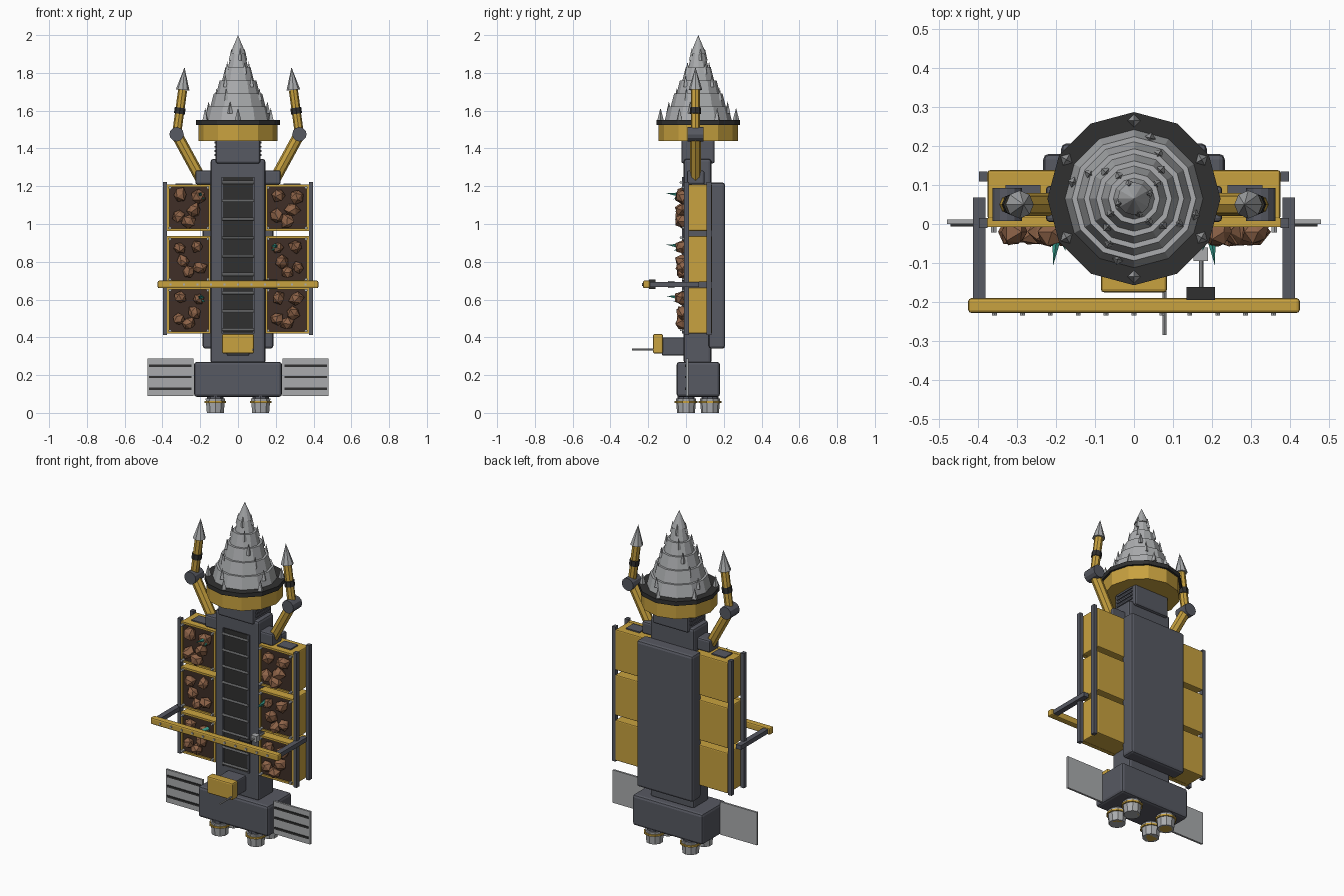
import bpy, bmesh, random
from math import sin, cos, pi, radians
from mathutils import Vector, Matrix

random.seed(4)
cube = bpy.data.objects.get("Cube")
if cube:
    bpy.data.objects.remove(cube, do_unlink=True)


def material(name, r, g, b):
    m = bpy.data.materials.new(name)
    m.use_nodes = True
    m.diffuse_color = (r, g, b, 1)
    m.node_tree.nodes["Principled BSDF"].inputs["Base Color"].default_value = (r, g, b, 1)
    return m


YELLOW = material("industrial yellow", 0.58, 0.36, 0.05)
SLATE = material("slate grey", 0.095, 0.1, 0.122)
BLACK = material("near black", 0.03, 0.03, 0.03)
STEEL = material("steel", 0.4, 0.41, 0.42)
ROCK = material("ore brown", 0.27, 0.125, 0.065)
SOIL = material("dark soil", 0.05, 0.028, 0.02)
TEAL = material("teal crystal", 0.04, 0.36, 0.28)


def finish(name, bm, mat, bevel=0):
    mesh = bpy.data.meshes.new(name)
    bmesh.ops.recalc_face_normals(bm, faces=bm.faces)
    bm.to_mesh(mesh)
    bm.free()
    mesh.materials.append(mat)
    ob = bpy.data.objects.new(name, mesh)
    bpy.context.collection.objects.link(ob)
    if bevel:
        mod = ob.modifiers.new("edge bevel", "BEVEL")
        mod.width = bevel
        mod.segments = 2
    return ob


def box(name, mat, x, y, z, bevel=0):
    """Box given by its (low, high) extent on each axis."""
    bm = bmesh.new()
    bmesh.ops.create_cube(bm, size=1)
    for v in bm.verts:
        v.co = [(a + b) / 2 + c * (b - a) for c, (a, b) in zip(v.co, (x, y, z))]
    return finish(name, bm, mat, bevel)


def side_box(name, mat, s, x, y, z, bevel=0):
    """Box on the left (s=1) or right (s=-1) side."""
    return box(name, mat, sorted((s * x[0], s * x[1])), y, z, bevel)


def rod(name, mat, a, b, r1, r2=None, sides=12, turn=0, bevel=0):
    """Cylinder or cone from point a to point b."""
    a, b = Vector(a), Vector(b)
    d = b - a
    bm = bmesh.new()
    bmesh.ops.create_cone(bm, cap_ends=True, segments=sides, radius1=r1,
                          radius2=r1 if r2 is None else r2, depth=d.length)
    bmesh.ops.remove_doubles(bm, verts=bm.verts, dist=1e-5)
    rot = d.to_track_quat("Z", "Y").to_matrix().to_4x4()
    bm.transform(Matrix.Translation((a + b) / 2) @ rot @ Matrix.Rotation(turn, 4, "Z"))
    return finish(name, bm, mat, bevel)


def rock(x, y, z, r):
    bm = bmesh.new()
    bmesh.ops.create_icosphere(bm, subdivisions=1, radius=r)
    for v in bm.verts:
        v.co *= random.uniform(0.78, 1.12)
    bm.transform(Matrix.Translation((x, y, z)) @ Matrix.Rotation(random.uniform(0, pi), 4, "Y"))
    finish("ore_rock", bm, ROCK)


# Engine block and nozzles
CY = 0.065
box("engine_block", SLATE, (-0.233, 0.233), (-0.05, 0.18), (0.085, 0.27), 0.015)
for x in (-0.12, 0.12):
    for y in (0.0, 0.127):
        rod("nozzle", STEEL, (x, y, 0), (x, y, 0.075), 0.047, 0.054, 10)
        rod("nozzle_band", YELLOW, (x, y, 0.052), (x, y, 0.062), 0.06, sides=10)
        rod("nozzle_collar", SLATE, (x, y, 0.072), (x, y, 0.09), 0.045, sides=10)
        rod("nozzle_throat", YELLOW, (x, y, -0.0), (x, y, 0.004), 0.036, sides=10)

# Spine, back hull and neck
box("spine", SLATE, (-0.145, 0.145), (-0.012, 0.135), (0.26, 1.345), 0.015)
box("back_hull", SLATE, (-0.187, 0.187), (0.12, 0.207), (0.34, 1.22), 0.015)
box("neck", SLATE, (-0.118, 0.118), (-0.025, 0.152), (1.32, 1.45), 0.012)
for s in (-1, 1):
    for k in range(4):
        z = 1.36 + k * 0.022
        side_box("neck_rib", SLATE, s, (0.115, 0.125), (0.0, 0.13), (z, z + 0.01))

# Ladder
box("ladder_recess", BLACK, (-0.08, 0.08), (-0.017, -0.01), (0.42, 1.25))
for s in (-1, 1):
    side_box("ladder_rail", SLATE, s, (0.08, 0.088), (-0.022, -0.01), (0.42, 1.25))
for k in range(9):
    z = 0.44 + k * 0.0975
    rod("ladder_rung", STEEL, (-0.084, -0.027, z), (0.084, -0.027, z), 0.007, sides=8)

# Drill head: collar, stepped tiers and tip
rod("drill_collar", YELLOW, (0, CY, 1.44), (0, CY, 1.53), 0.21, sides=12)
rod("collar_ring", BLACK, (0, CY, 1.525), (0, CY, 1.55), 0.222, sides=12)


def tooth(radius, angle, z, height, width):
    x, y = radius * cos(angle), CY + radius * sin(angle)
    rod("drill_tooth", STEEL, (x, y, z), (x, y, z + height), width, 0, 4, angle)


for k in range(6):
    tooth(0.2, radians(30 + 60 * k), 1.55, 0.065, 0.017)
for i in range(5):
    r, z = 0.177 - i * 0.031, 1.55 + i * 0.07
    rod("drill_tier", STEEL, (0, CY, z), (0, CY, z + 0.071), r, r - 0.018, 12)
    for k in range(4):
        tooth(r - 0.016, radians(75 - 14 * i + 90 * k), z + 0.035, 0.065, 0.015)
rod("drill_tip", STEEL, (0, CY, 1.9), (0, CY, 2.0), 0.042, 0, 12)

# Side parts: cargo bins, rails, arms and panels
ORES = ((-0.05, 0.06), (0.045, 0.068), (-0.028, -0.012), (0.0, -0.07), (0.055, -0.045))
CRYSTALS = ((-1, 0), (1, 1), (-1, 2))
for s in (-1, 1):
    for k in range(3):
        cx, cz = s * 0.26, 0.542 + k * 0.272
        lo, hi = cz - 0.122, cz + 0.122
        side_box("cargo_bin", YELLOW, s, (0.145, 0.375), (0.012, 0.138), (lo, hi), 0.006)
        for a, b in ((0.145, 0.157), (0.363, 0.375)):
            side_box("bin_rim_side", YELLOW, s, (a, b), (-0.008, 0.015), (lo, hi))
        for a, b in ((lo, lo + 0.012), (hi - 0.012, hi)):
            side_box("bin_rim_end", YELLOW, s, (0.145, 0.375), (-0.008, 0.015), (a, b))
        side_box("bin_soil", SOIL, s, (0.155, 0.365), (0.0, 0.014), (lo + 0.01, hi - 0.01))
        for dx in (-0.1, 0.1):
            for dz in (-0.107, 0.107):
                rod("bin_bolt", STEEL, (cx + dx, -0.022, cz + dz), (cx + dx, 0, cz + dz), 0.008, sides=6)
        for dx, dz in ORES:
            flip = 1 if k % 2 else -1
            rock(cx + flip * dx, -0.02, cz + dz, random.uniform(0.032, 0.042))
        if (s, k) in CRYSTALS:
            x, z = s * 0.195, cz + 0.065
            rod("crystal", TEAL, (x, -0.01, z), (x + s * 0.012, -0.105, z + 0.012), 0.017, 0, 5)
            rod("small_crystal", TEAL, (x, -0.01, z - 0.01), (x - s * 0.02, -0.07, z - 0.02), 0.012, 0, 5)
    side_box("bin_latch", SLATE, s, (0.24, 0.33), (0.03, 0.1), (1.205, 1.215))

    # Upright rails
    for y in (0.003, 0.122):
        side_box("rail", SLATE, s, (0.375, 0.397), (y - 0.013, y + 0.013), (0.412, 1.222))

    # Drilling arm
    shoulder, elbow = Vector((s * 0.2, 0.05, 1.245)), Vector((s * 0.325, 0.05, 1.475))
    wrist = Vector((s * 0.293, 0.05, 1.71))
    side_box("arm_mount", SLATE, s, (0.13, 0.226), (0.005, 0.098), (1.21, 1.283), 0.01)
    rod("lower_arm", YELLOW, shoulder, elbow, 0.03, sides=8)
    rod("elbow", SLATE, elbow - Vector((0, 0.042, 0)), elbow + Vector((0, 0.042, 0)), 0.038, sides=12)
    rod("upper_arm", YELLOW, elbow, wrist, 0.024, sides=8)
    rod("arm_band", BLACK, elbow.lerp(wrist, 0.46), elbow.lerp(wrist, 0.6), 0.029, sides=8)
    rod("arm_spike", STEEL, wrist, (s * 0.283, 0.05, 1.83), 0.036, 0, 8)

    # Fin panel with dark stripes
    side_box("fin_panel", STEEL, s, (0.235, 0.48), (0.0, 0.012), (0.09, 0.287))
    for z in (0.128, 0.19, 0.25):
        side_box("fin_stripe", BLACK, s, (0.245, 0.47), (-0.006, 0.001), (z - 0.006, z + 0.006))

    # Bumper bracket
    side_box("bumper_bracket", SLATE, s, (0.381, 0.413), (-0.2, 0.068), (0.667, 0.693))

# Bumper bar with studs
box("bumper_bar", YELLOW, (-0.425, 0.425), (-0.228, -0.19), (0.66, 0.7), 0.008)
for k in range(-5, 6):
    x = k * 0.0715
    rod("bumper_stud", STEEL, (x, -0.234, 0.68), (x, -0.225, 0.68), 0.007, sides=6)

# Spotlight behind the bumper
box("spotlight", BLACK, (0.135, 0.208), (-0.195, -0.162), (0.655, 0.705))
rod("spotlight_stem", STEEL, (0.172, -0.165, 0.68), (0.172, 0.0, 0.68), 0.006, sides=8)
box("spotlight_base", STEEL, (0.152, 0.19), (-0.095, -0.06), (0.662, 0.698))

# Front sensor pod and probe
box("sensor_mount", SLATE, (-0.06, 0.06), (-0.128, 0.0), (0.303, 0.398), 0.008)
box("sensor_pod", YELLOW, (-0.085, 0.085), (-0.175, -0.122), (0.315, 0.417), 0.008)
rod("probe", STEEL, (0.078, -0.285, 0.335), (0.078, -0.165, 0.335), 0.005, sides=8)
